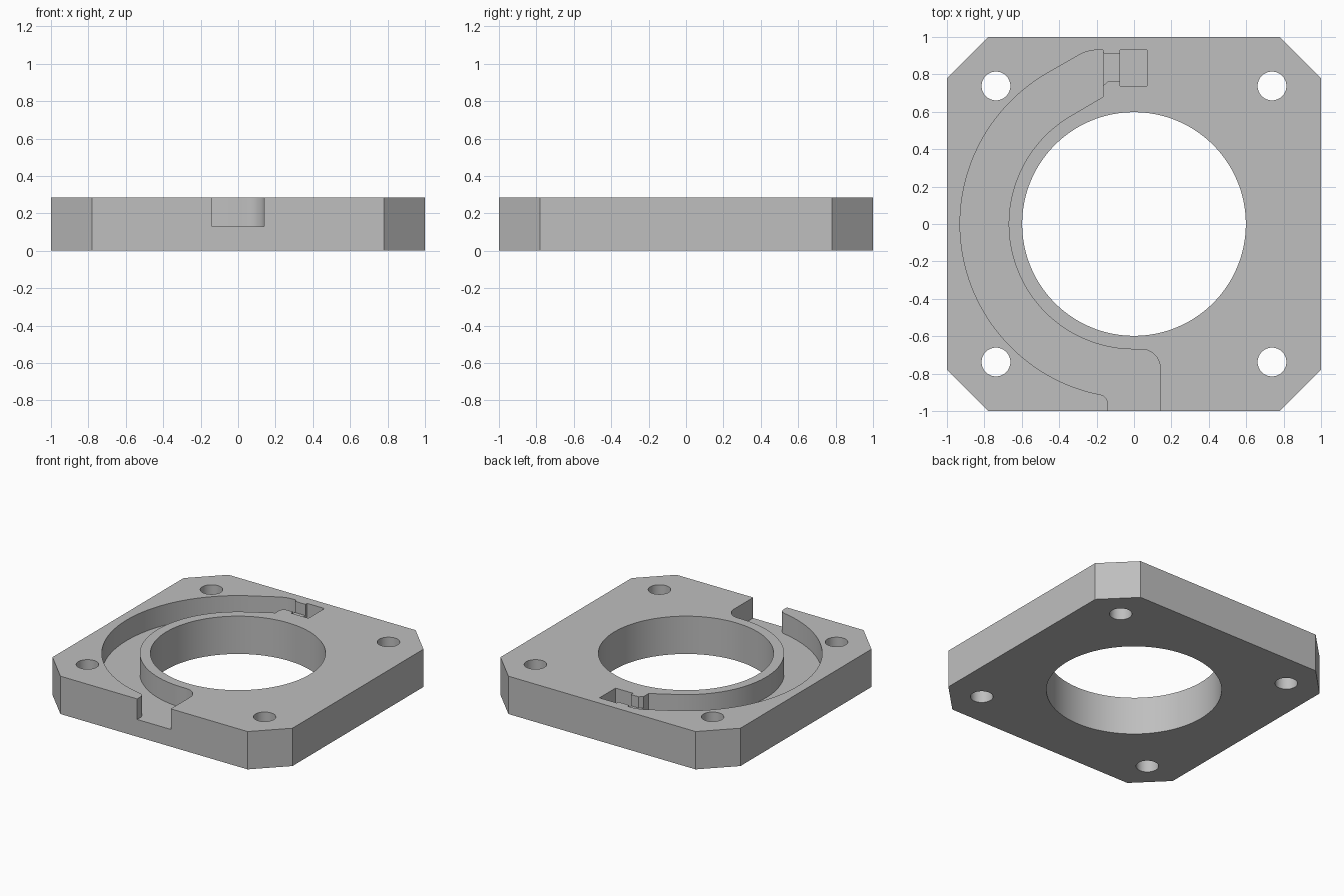
import bpy, bmesh
from math import radians, cos, sin

cube = bpy.data.objects.get("Cube")
if cube:
    bpy.data.objects.remove(cube, do_unlink=True)

TOP = 0.285
FLOOR = 0.13
FILLET = 0.05

grey = bpy.data.materials.new("light_grey")
grey.use_nodes = True
colour = (0.52, 0.52, 0.52, 1)
grey.diffuse_color = colour
grey.node_tree.nodes["Principled BSDF"].inputs["Base Color"].default_value = colour


def arc(cx, cy, r, start, end, steps):
    """Points along an arc, angles in degrees."""
    angles = [radians(start + (end - start) * i / steps) for i in range(steps + 1)]
    return [(cx + r * cos(a), cy + r * sin(a)) for a in angles]


def prism(name, outline, z0, z1, round_bottom=None):
    """Extrude an outline; optionally round the bottom edges chosen by a rule."""
    bm = bmesh.new()
    base = bm.faces.new([bm.verts.new((x, y, z0)) for x, y in outline])
    grown = bmesh.ops.extrude_face_region(bm, geom=[base], use_keep_orig=True)
    for v in grown["geom"]:
        if isinstance(v, bmesh.types.BMVert):
            v.co.z = z1
    bmesh.ops.recalc_face_normals(bm, faces=bm.faces)
    if round_bottom:
        edges = [e for e in bm.edges
                 if all(v.co.z == z0 for v in e.verts) and round_bottom(e)]
        bmesh.ops.bevel(bm, geom=edges, offset=FILLET, offset_type='OFFSET',
                        segments=8, profile=0.5, affect='EDGES')
    mesh = bpy.data.meshes.new(name)
    bm.to_mesh(mesh)
    bm.free()
    mesh.materials.append(grey)
    obj = bpy.data.objects.new(name, mesh)
    bpy.context.collection.objects.link(obj)
    return obj


def box(x0, x1, y0, y1):
    return [(x0, y0), (x1, y0), (x1, y1), (x0, y1)]


# Square plate with chamfered corners
c = 0.78
plate = prism("mounting_plate",
              [(-c, -1), (c, -1), (1, -c), (1, c), (c, 1), (-c, 1), (-1, c), (-1, -c)],
              0, TOP)

# Central bore and four screw holes
cutters = [prism("bore_cutter", arc(0, 0, 0.598, 0, 360, 128)[:-1], -0.1, 0.4)]
for sx in (-1, 1):
    for sy in (-1, 1):
        cutters.append(prism("screw_hole_cutter",
                             arc(sx * 0.738, sy * 0.738, 0.077, 0, 360, 48)[:-1], -0.1, 0.4))

# Curved groove from the front edge round the right side of the bore
END = -0.165
groove = [(-0.14, -1.1)]
groove += arc(-0.19, -0.961, 0.05, 0, 78.8, 8)
groove += arc(0, 0, 0.93, 258.8, 120, 60)[1:]
groove += arc(-0.194, 0.73, 0.2, 120, 90, 6)
groove += [(END, 0.93), (END, 0.68)]
groove += arc(0, 0, 0.67, 120, 270, 60)
groove += arc(0.04, -0.77, 0.1, 90, 0, 10)
groove += [(0.14, -1.1)]


def is_side_edge(e):
    a, b = (v.co for v in e.verts)
    at_end = abs(a.x - END) < 1e-4 and abs(b.x - END) < 1e-4
    at_front = a.y < -1.09 and b.y < -1.09
    return not (at_end or at_front)


cutters.append(prism("groove_cutter", groove, FLOOR, 0.4, is_side_edge))

# Shallow flared link and the rectangular pocket at the groove's end
link = [(-0.19, 0.715), (-0.14, 0.763), (-0.06, 0.763), (-0.06, 0.91), (-0.14, 0.91), (-0.19, 0.917)]
cutters.append(prism("link_cutter", link, 0.2, 0.4))
cutters.append(prism("pocket_cutter", box(-0.075, 0.07, 0.738, 0.93), FLOOR, 0.4))

# Cut everything, then drop the cutters
bpy.context.view_layer.objects.active = plate
plate.select_set(True)
for cutter in cutters:
    cutter.hide_render = True
    mod = plate.modifiers.new("cut", 'BOOLEAN')
    mod.operation = 'DIFFERENCE'
    mod.solver = 'EXACT'
    mod.object = cutter
    bpy.ops.object.modifier_apply(modifier=mod.name)
for cutter in cutters:
    bpy.data.objects.remove(cutter, do_unlink=True)

# Smooth curved walls, crisp edges
bpy.ops.object.shade_smooth_by_angle(angle=radians(25))
weighted = plate.modifiers.new("weighted_normals", 'WEIGHTED_NORMAL')
weighted.keep_sharp = True
